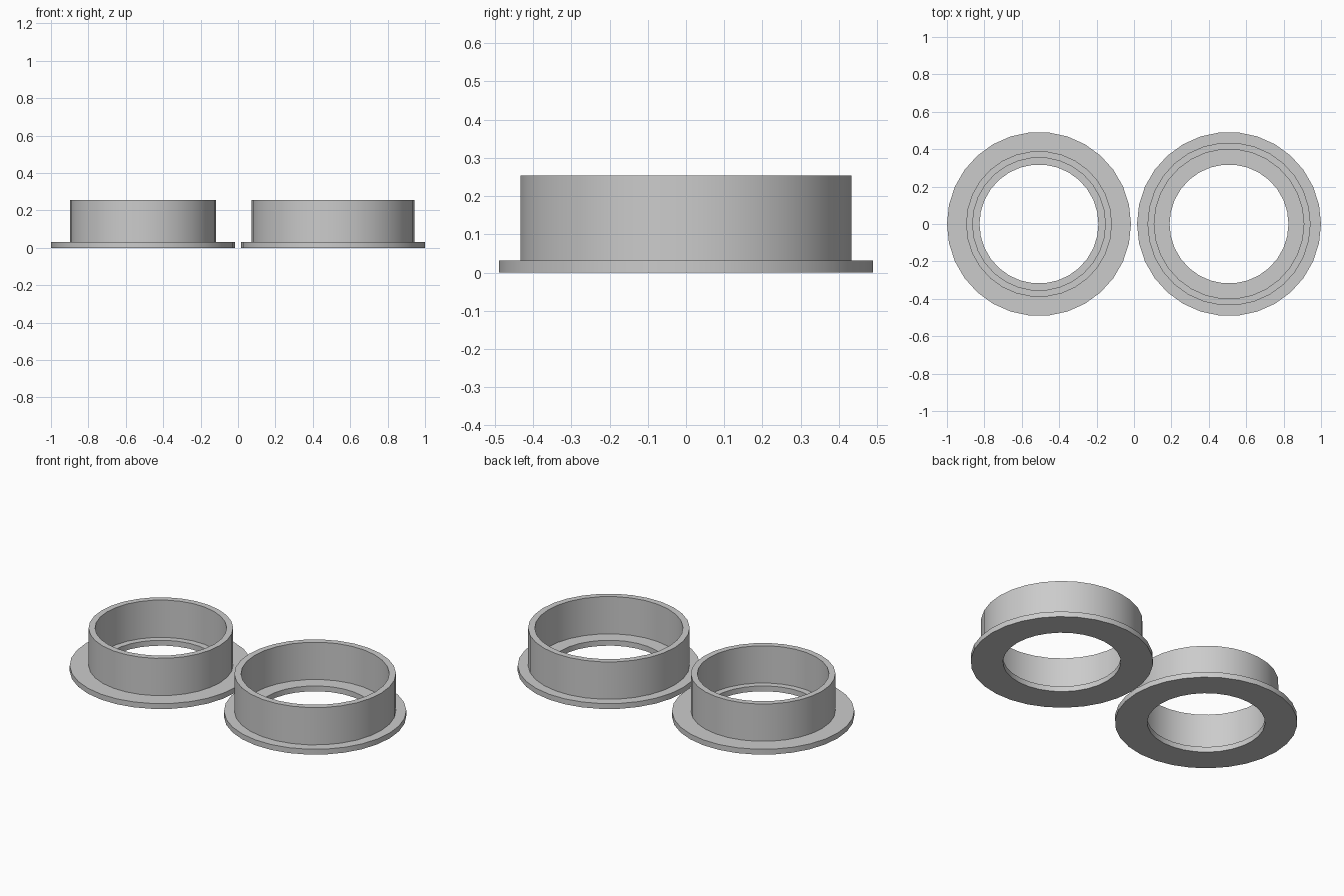
import bpy
import math

SEGMENTS = 30
FLANGE_R, HOLE_R = 0.492, 0.318
FLANGE_Z, TOP_Z = 0.032, 0.254
CENTRE_X = 0.508

cube = bpy.data.objects.get("Cube")
if cube:
    bpy.data.objects.remove(cube, do_unlink=True)

grey = bpy.data.materials.new("plain grey")
colour = (0.6, 0.6, 0.6, 1)
grey.use_nodes = True
grey.diffuse_color = colour
grey.node_tree.nodes["Principled BSDF"].inputs["Base Color"].default_value = colour


def flanged_ring(name, x, outer, inner):
    """Revolve a closed flange-and-collar profile around the vertical axis."""
    profile = [(HOLE_R, 0), (FLANGE_R, 0), (FLANGE_R, FLANGE_Z), (outer, FLANGE_Z),
               (outer, TOP_Z), (inner, TOP_Z), (inner, FLANGE_Z), (HOLE_R, FLANGE_Z)]
    n = len(profile)
    verts, faces = [], []
    for i in range(SEGMENTS):
        a = math.tau * i / SEGMENTS
        verts += [(r * math.cos(a), r * math.sin(a), z) for r, z in profile]
        j = (i + 1) % SEGMENTS
        for k in range(n):
            m = (k + 1) % n
            faces.append((i * n + k, j * n + k, j * n + m, i * n + m))
    mesh = bpy.data.meshes.new(name)
    mesh.from_pydata(verts, [], faces)
    mesh.materials.append(grey)
    ring = bpy.data.objects.new(name, mesh)
    ring.location.x = x
    bpy.context.collection.objects.link(ring)
    bpy.ops.object.select_all(action="DESELECT")
    ring.select_set(True)
    bpy.context.view_layer.objects.active = ring
    bpy.ops.object.shade_smooth_by_angle(angle=math.radians(30))


# Narrow collar on the right, wide collar on the left
flanged_ring("narrow_flanged_ring", -CENTRE_X, 0.39, 0.355)
flanged_ring("wide_flanged_ring", CENTRE_X, 0.436, 0.40)
